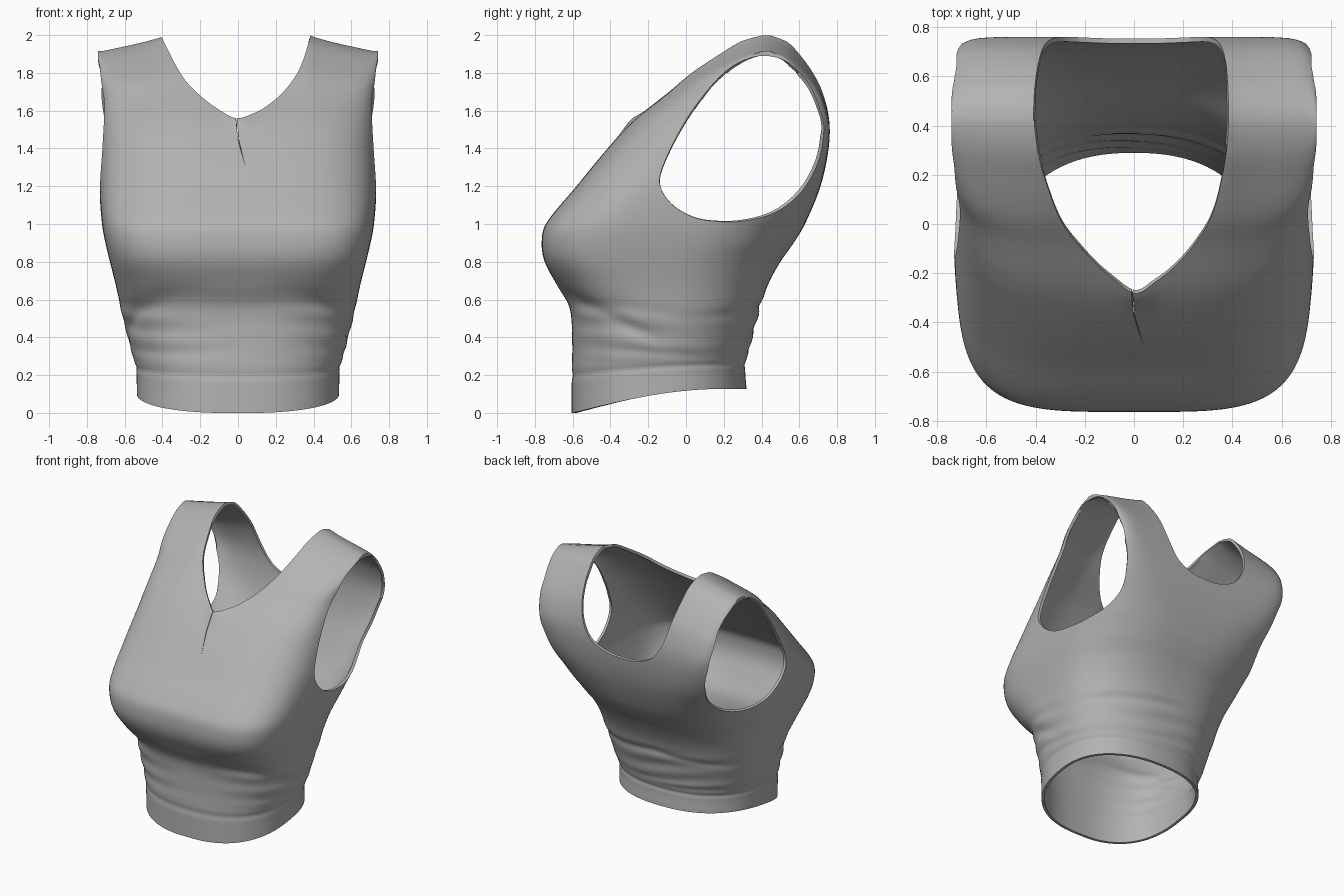
import bpy, bmesh, math

if "Cube" in bpy.data.objects:
    bpy.data.objects.remove(bpy.data.objects["Cube"])

# z, front y, back y, half width, front squareness, back squareness
ROWS = [
    (0.00, -0.605, 0.320, 0.535, 2.4, 2.3),
    (0.20, -0.605, 0.315, 0.542, 2.4, 2.3),
    (0.40, -0.603, 0.350, 0.585, 2.5, 2.3),
    (0.56, -0.618, 0.395, 0.622, 2.8, 2.4),
    (0.68, -0.685, 0.435, 0.648, 3.3, 2.5),
    (0.80, -0.748, 0.500, 0.678, 3.9, 2.6),
    (0.90, -0.764, 0.570, 0.702, 4.1, 2.8),
    (1.00, -0.742, 0.630, 0.720, 4.0, 3.1),
    (1.20, -0.580, 0.712, 0.734, 3.6, 4.6),
    (1.40, -0.415, 0.755, 0.732, 3.3, 9.0),
    (1.55, -0.275, 0.758, 0.730, 3.3, 15.0),
    (1.70, -0.090, 0.722, 0.732, 4.0, 18.0),
    (1.80, 0.030, 0.672, 0.735, 5.5, 18.0),
    (1.90, 0.180, 0.600, 0.740, 8.5, 18.0),
    (1.97, 0.300, 0.530, 0.742, 13.0, 16.0),
    (2.00, 0.400, 0.450, 0.742, 16.0, 16.0),
]
ARMHOLE = [(-.14, 1.22), (-.10, 1.36), (0, 1.55), (.10, 1.69), (.20, 1.80), (.30, 1.865),
           (.42, 1.89), (.54, 1.855), (.645, 1.75), (.705, 1.62), (.73, 1.5), (.70, 1.33),
           (.61, 1.17), (.47, 1.06), (.30, 1.015), (.15, 1.015), (.03, 1.04), (-.08, 1.11)]
FRONT_NECK = [(-.41, 2.0), (-.30, 1.79), (-.20, 1.68), (-.10, 1.605), (-.01, 1.56),
              (.08, 1.585), (.16, 1.63), (.25, 1.71), (.33, 1.83), (.385, 2.0)]
BACK_NECK = [(-.41, 2.0), (-.385, 1.8), (-.34, 1.6), (-.25, 1.46), (-.12, 1.40), (0, 1.39),
             (.12, 1.40), (.25, 1.46), (.33, 1.6), (.37, 1.8), (.385, 2.0)]
SIDES, LEVELS, THICK = 180, 130, 0.02

cloth = bpy.data.materials.new("grey_cloth")
cloth.diffuse_color = (0.45, 0.45, 0.45, 1)
cloth.use_nodes = True
cloth.node_tree.nodes["Principled BSDF"].inputs["Base Color"].default_value = cloth.diffuse_color
opening = bpy.data.materials.new("opening_helper")


def clamp(v):
    return max(0.0, min(1.0, v))


def bell(v, width):
    return math.exp(-(v / width) ** 2)


def catmull(p0, p1, p2, p3, t):
    return tuple(0.5 * (2 * b + (c - a) * t + (2 * a - 5 * b + 4 * c - d) * t * t
                        + (3 * b - a - 3 * c + d) * t ** 3) for a, b, c, d in zip(p0, p1, p2, p3))


def smooth_path(pts, steps, closed):
    n, out = len(pts), []
    pick = (lambda i: pts[i % n]) if closed else (lambda i: pts[max(0, min(n - 1, i))])
    for i in range(n if closed else n - 1):
        out += [catmull(*(pick(i + k) for k in (-1, 0, 1, 2)), s / steps) for s in range(steps)]
    return out if closed else out + [pts[-1]]


def slope(j, k):
    lo, hi = ROWS[max(0, j - 1)], ROWS[min(len(ROWS) - 1, j + 1)]
    return (hi[k] - lo[k]) / (hi[0] - lo[0])


def section(z):
    """Smoothly interpolated cross-section values at height z."""
    i = next(j for j in range(len(ROWS) - 1) if z <= ROWS[j + 1][0] + 1e-9)
    a, b = ROWS[i], ROWS[i + 1]
    h = b[0] - a[0]
    t = (z - a[0]) / h
    return [(2 * t**3 - 3 * t * t + 1) * a[k] + (t**3 - 2 * t * t + t) * slope(i, k) * h
            + (3 * t * t - 2 * t**3) * b[k] + (t**3 - t * t) * slope(i + 1, k) * h
            for k in range(1, 6)]


def surface_point(z, sec, ang):
    yf, yb, w, nf, nb = sec
    c, s = math.cos(ang), math.sin(ang)
    n = nf if s < 0 else nb
    r = 1 / (abs(c) ** n + abs(s) ** n) ** (1 / n)
    mid, half = (yf + yb) / 2, (yb - yf) / 2
    x, y = w * r * c, mid + half * r * s
    # folds: under the bust, around the waist, above the hem band, across the back
    crease = 0.62 - 0.5 * (y + 0.62)
    d = -0.012 * bell(z - crease, 0.04) * clamp((0.0 - y) / 0.3) * clamp((abs(x) - 0.1) / 0.3)
    waist = clamp((z - 0.22) / 0.1) * clamp((0.64 - z) / 0.12)
    patch = 0.5 + 0.5 * math.sin(3 * ang + 1.0 + 4 * z)
    d += 0.004 * waist * patch * math.sin(z * 52 + 2.0 * math.sin(2 * ang) + 3 * x)
    d -= 0.006 * bell(z - 0.2, 0.02)
    d -= 0.008 * bell(z - 0.57 + 0.1 * abs(x), 0.025) * clamp(y / 0.25)
    x, y = x + d * c, y + d * s
    # lapel tip standing slightly proud
    if s < 0:
        y -= 0.02 * bell(x - 0.02, 0.06) * bell(z - 1.56, 0.06)
    # rising hem and sloping shoulders
    rise = 0.127 * math.sin(clamp((y + 0.6) / 0.8) * math.pi / 2) * max(0, 1 - z / 0.35)
    drop = 0.085 * clamp((abs(x) - 0.38) / 0.34) ** 0.8 * clamp((z - 1.5) / 0.45)
    return x, y, z + rise - drop


def make_object(name, bm):
    bmesh.ops.recalc_face_normals(bm, faces=bm.faces)
    me = bpy.data.meshes.new(name)
    bm.to_mesh(me)
    bm.free()
    me.materials.append(cloth)
    me.materials.append(opening)
    ob = bpy.data.objects.new(name, me)
    bpy.context.collection.objects.link(ob)
    return ob


def prism(name, pts, axis, lo, hi):
    """Extrude a closed outline along x or y; its faces mark openings."""
    bm = bmesh.new()
    place = (lambda p, d: (d, p[0], p[1])) if axis == 'x' else (lambda p, d: (p[0], d, p[1]))
    a = [bm.verts.new(place(p, lo)) for p in pts]
    b = [bm.verts.new(place(p, hi)) for p in pts]
    bm.faces.new(a)
    bm.faces.new(b[::-1])
    for i in range(len(pts)):
        j = (i + 1) % len(pts)
        bm.faces.new((a[i], b[i], b[j], a[j]))
    for f in bm.faces:
        f.material_index = 1
    ob = make_object(name, bm)
    ob.hide_render = True
    return ob


def bake(ob):
    """Replace the mesh by its modified result."""
    bpy.context.view_layer.update()
    deps = bpy.context.evaluated_depsgraph_get()
    mesh = bpy.data.meshes.new_from_object(ob.evaluated_get(deps))
    ob.modifiers.clear()
    ob.data = mesh


# garment body: lofted rings, closed at the shoulder crest and for now at the hem
bm = bmesh.new()
rings = []
for k in range(LEVELS + 1):
    z = 2.0 * k / LEVELS
    sec = section(z)
    rings.append([bm.verts.new(surface_point(z, sec, 2 * math.pi * (i + 0.5) / SIDES))
                  for i in range(SIDES)])
for lo, hi in zip(rings, rings[1:]):
    for i in range(SIDES):
        j = (i + 1) % SIDES
        bm.faces.new((lo[i], lo[j], hi[j], hi[i]))
for ring, mat in ((rings[-1], 0), (rings[0], 1)):
    for i in range(SIDES // 2 - 1):
        f = bm.faces.new((ring[i], ring[i + 1], ring[SIDES - 2 - i], ring[SIDES - 1 - i]))
        f.material_index = mat
body = make_object("crop_top", bm)

# openings: armholes, neckline and the fine front slit
arm = smooth_path(ARMHOLE, 5, True)
front = smooth_path(FRONT_NECK, 5, False) + [(.385, 2.2), (-.41, 2.2)]
back = smooth_path(BACK_NECK, 5, False) + [(.385, 2.2), (-.41, 2.2)]
slit = [(-.014, 1.60), (-.010, 1.60), (.003, 1.45), (.040, 1.30), (-.001, 1.45)]
cutters = [
    prism("armhole_cutter_right", arm, 'x', 0.45, 1.0),
    prism("armhole_cutter_left", arm, 'x', -1.0, -0.45),
    prism("front_neck_cutter", front, 'y', -1.0, 0.425),
    prism("back_neck_cutter", back, 'y', 0.42, 1.0),
    prism("slit_cutter", slit, 'y', -1.0, 0.0),
]
for c in cutters:
    m = body.modifiers.new(c.name, 'BOOLEAN')
    m.operation, m.solver, m.object = 'DIFFERENCE', 'EXACT', c
bake(body)
for c in cutters:
    bpy.data.objects.remove(c)

# keep only the outer cloth sheet, then thicken it inward
bm = bmesh.new()
bm.from_mesh(body.data)
bmesh.ops.delete(bm, geom=[f for f in bm.faces if f.material_index == 1], context='FACES')
bmesh.ops.remove_doubles(bm, verts=bm.verts, dist=0.0005)
bm.to_mesh(body.data)
bm.free()
body.data.materials.clear()
body.data.materials.append(cloth)
bpy.data.materials.remove(opening)
solid = body.modifiers.new("cloth_thickness", 'SOLIDIFY')
solid.thickness = THICK
solid.offset = -1
bake(body)

bpy.context.view_layer.objects.active = body
body.select_set(True)
bpy.ops.object.shade_smooth_by_angle(angle=math.radians(45))
